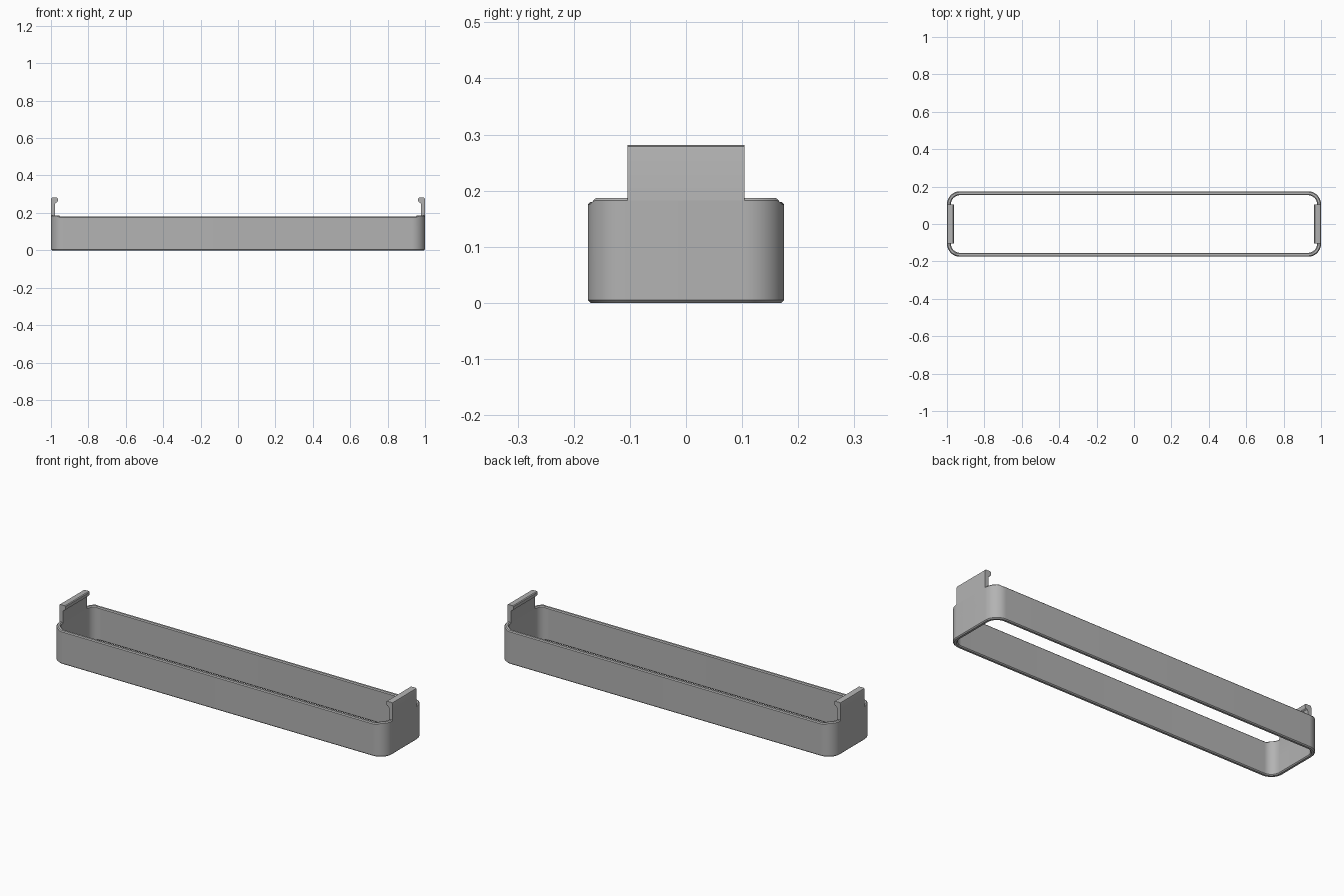
import bpy, bmesh, math

cube = bpy.data.objects.get("Cube")
if cube:
    bpy.data.objects.remove(cube, do_unlink=True)

HALF_X, HALF_Y, RADIUS, WALL = 1.0, 0.175, 0.07, 0.021
RIM, RAISED, EDGE = 0.18, 0.187, 0.005
CLIP_Y, CLIP_TOP = 0.104, 0.281

grey = bpy.data.materials.new("plain grey")
grey.use_nodes = True
colour = (0.45, 0.45, 0.45, 1)
grey.diffuse_color = colour
grey.node_tree.nodes["Principled BSDF"].inputs["Base Color"].default_value = colour


def finish(bm, name):
    bmesh.ops.recalc_face_normals(bm, faces=bm.faces)
    mesh = bpy.data.meshes.new(name)
    bm.to_mesh(mesh)
    bm.free()
    mesh.materials.append(grey)
    obj = bpy.data.objects.new(name, mesh)
    bpy.context.collection.objects.link(obj)
    return obj


def outline(steps=16):
    """Corner centres and outward directions round the rounded rectangle."""
    for k, (sx, sy) in enumerate([(1, 1), (-1, 1), (-1, -1), (1, -1)]):
        for i in range(steps + 1):
            a = (k + i / steps) * math.pi / 2
            yield (sx * (HALF_X - RADIUS), sy * (HALF_Y - RADIUS),
                   math.cos(a), math.sin(a))


# Band: bevelled wall section swept round the outline, rim raised at the ends
bm = bmesh.new()
rings = []
for cx, cy, dx, dy in outline():
    lift = min(max((abs(cx + dx * RADIUS) - 0.953) / 0.013, 0), 1)
    top = RIM + (RAISED - RIM) * lift
    section = [(0, EDGE), (0, top - EDGE), (EDGE, top), (WALL - EDGE, top),
               (WALL, top - EDGE), (WALL, EDGE), (WALL - EDGE, 0), (EDGE, 0)]
    rings.append([bm.verts.new((cx + dx * (RADIUS - i), cy + dy * (RADIUS - i), z))
                  for i, z in section])
for a, b in zip(rings, rings[1:] + rings[:1]):
    for j in range(len(a)):
        k = (j + 1) % len(a)
        bm.faces.new((a[j], b[j], b[k], a[k]))
band = finish(bm, "band")


# Clips: upright tabs with a rounded hook facing inwards
def make_clip(side, name):
    profile = [(1, 0.1), (1, CLIP_TOP - 0.008), (0.998, CLIP_TOP - 0.002),
               (0.993, CLIP_TOP), (0.967, CLIP_TOP), (0.963, CLIP_TOP - 0.004),
               (0.963, 0.264), (0.967, 0.257), (0.975, 0.253), (0.979, 0.246),
               (0.979, 0.1)]
    bm = bmesh.new()
    face = bm.faces.new([bm.verts.new((side * x, -CLIP_Y, z)) for x, z in profile])
    new = bmesh.ops.extrude_face_region(bm, geom=[face])["geom"]
    bmesh.ops.translate(bm, vec=(0, 2 * CLIP_Y, 0),
                        verts=[v for v in new if isinstance(v, bmesh.types.BMVert)])
    return finish(bm, name)


clips = [make_clip(1, "left_clip"), make_clip(-1, "right_clip")]

# Smooth corners, crisp edges
bpy.ops.object.select_all(action="DESELECT")
for obj in [band] + clips:
    obj.select_set(True)
bpy.context.view_layer.objects.active = band
bpy.ops.object.shade_smooth_by_angle(angle=math.radians(30))
